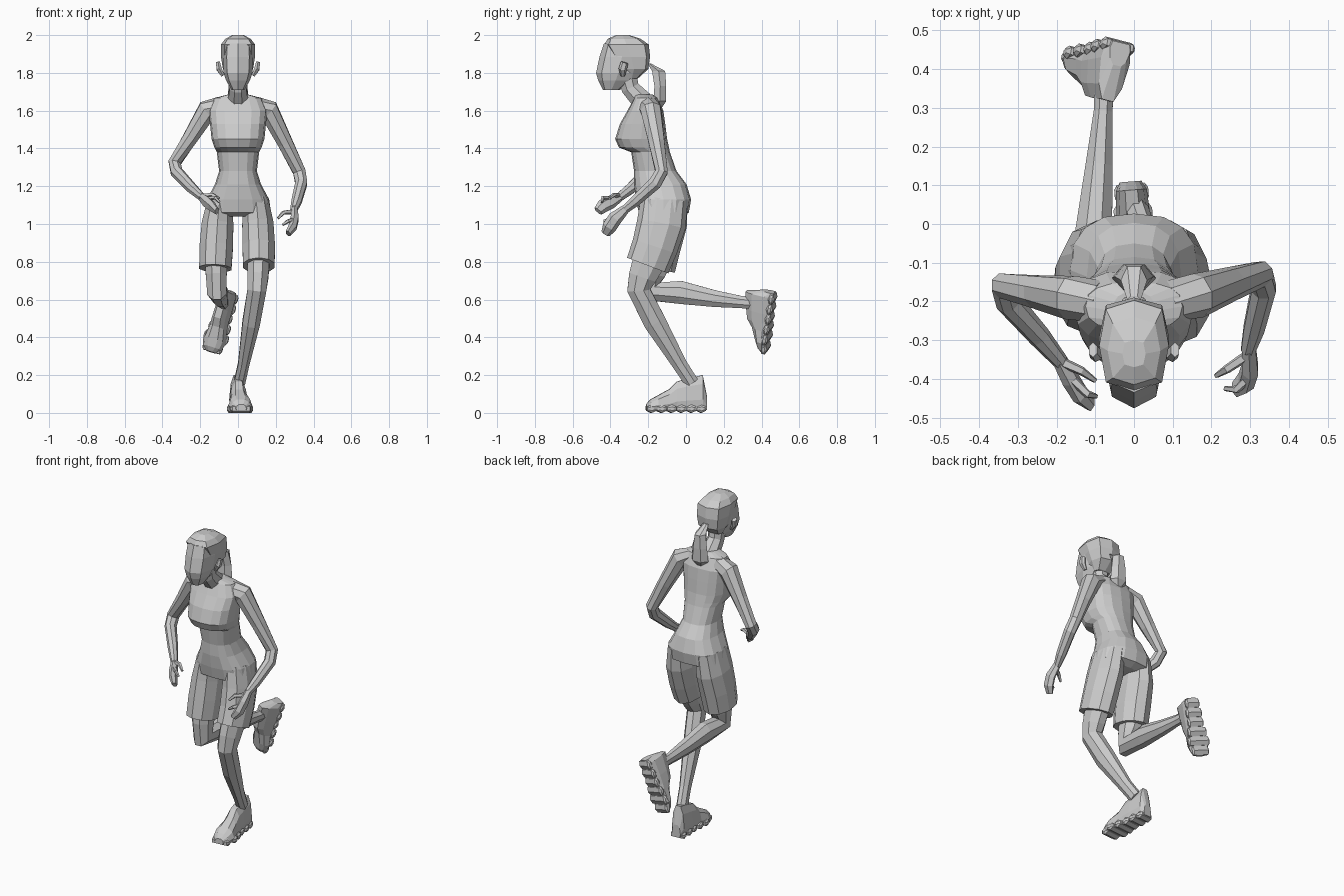
import bpy, bmesh
from math import sin, cos, pi, copysign
from mathutils import Vector, Matrix


def loft(name, rings, matrix=Matrix()):
    """Skin a list of equal-length point rings and cap both ends."""
    bm = bmesh.new()
    vr = [[bm.verts.new(matrix @ Vector(p)) for p in r] for r in rings]
    n = len(vr[0])
    for a, b in zip(vr, vr[1:]):
        for i in range(n):
            j = (i + 1) % n
            bm.faces.new((a[i], a[j], b[j], b[i]))
    bm.faces.new(vr[0])
    bm.faces.new(vr[-1])
    bmesh.ops.recalc_face_normals(bm, faces=bm.faces)
    me = bpy.data.meshes.new(name)
    bm.to_mesh(me)
    bm.free()
    ob = bpy.data.objects.new(name, me)
    bpy.context.collection.objects.link(ob)
    return ob


def hull(name, rows, n=8, p=2.0):
    """Stacked level rings: (z, half width, front y, back y)."""
    def s(v):
        return copysign(abs(v) ** (2 / p), v) if abs(v) > 1e-6 else 0
    ang = [2 * pi * k / n for k in range(n)]
    return loft(name, [[(w * s(cos(a)), (f + b) / 2 + (b - f) / 2 * s(sin(a)), z)
                        for a in ang] for z, w, f, b in rows])


def tube(name, pts, n=8, ref=(1, 0, 0)):
    """Limb along a path: (x, y, z, radius along ref, radius across)."""
    cs = [Vector(p[:3]) for p in pts]
    rings = []
    for i, p in enumerate(pts):
        t = Vector()
        if i:
            t += (cs[i] - cs[i - 1]).normalized()
        if i < len(cs) - 1:
            t += (cs[i + 1] - cs[i]).normalized()
        t.normalize()
        u = Vector(ref)
        u = (u - t * u.dot(t)).normalized()
        v = t.cross(u)
        rings.append([cs[i] + u * p[3] * cos(a) + v * p[4] * sin(a)
                      for a in (2 * pi * (k + .5) / n for k in range(n))])
    return loft(name, rings)


def shoe(name, matrix):
    """Trainer pointing to -y, sole on z = 0, with a row of tread lugs."""
    prof = [(-.85, 0), (-1, .3), (-.8, .75), (-.4, 1), (.4, 1), (.8, .75), (1, .3), (.85, 0)]
    rows = [(.11, .028, .09), (.088, .04, .2), (0, .045, .18), (-.05, .046, .165),
            (-.09, .05, .125), (-.15, .064, .092), (-.19, .054, .07), (-.212, .028, .045)]
    loft(name, [[(x * w, y, .015 + z * (h - .015)) for x, z in prof] for y, w, h in rows], matrix)
    for i in range(6):
        y = .08 - i * .053
        w = (.036, .042, .042, .052, .06, .046)[i]
        loft(f"{name}_tread_{i + 1}",
             [[(x, y + r * .028 * cos(a), .022 + r * .022 * sin(a))
               for a in (pi * k / 3 + pi / 6 for k in range(6))]
              for x, r in ((-w - .008, .5), (-w, 1), (w, 1), (w + .008, .5))], matrix)


# torso with cropped top, waist and hips
hull("torso", [(1.685, .055, -.275, -.175), (1.667, .125, -.275, -.15), (1.60, .155, -.31, -.12),
               (1.53, .148, -.35, -.11), (1.45, .14, -.375, -.10), (1.405, .125, -.355, -.09),
               (1.38, .112, -.29, -.085), (1.28, .1, -.275, -.05), (1.21, .122, -.275, .003),
               (1.13, .165, -.265, .027), (1.06, .175, -.25, .015), (1.04, .12, -.2, -.03)], 16, 2.5)

# neck, face and hair cap
tube("neck", [(0, -.31, 1.78, .05, .055), (0, -.295, 1.72, .048, .052), (0, -.23, 1.65, .06, .06)])
hull("face", [(1.71, .034, -.44, -.35), (1.76, .063, -.465, -.28), (1.80, .076, -.476, -.24),
              (1.885, .08, -.458, -.22), (1.955, .075, -.435, -.24)], 8, 2.4)
hull("hair_cap", [(1.77, .05, -.32, -.255), (1.82, .08, -.35, -.2), (1.885, .09, -.39, -.19),
                  (1.95, .09, -.432, -.197), (1.98, .068, -.415, -.24), (2.0, .03, -.37, -.30)], 8, 3.2)
for s, side in ((1, "left"), (-1, "right")):
    tube(f"{side}_ear", [(s * .08, -.335, 1.785, .01, .012), (s * .1, -.335, 1.82, .016, .022),
                         (s * .106, -.325, 1.855, .012, .02)], 6)

# ponytail
hull("ponytail", [(1.85, .018, -.205, -.185), (1.81, .034, -.185, -.105), (1.73, .05, -.172, -.1),
                  (1.65, .057, -.178, -.1), (1.61, .02, -.155, -.13)], 6)

# shorts legs
tube("left_shorts_leg", [(.095, -.115, 1.13, .068, .125), (.105, -.13, 1.0, .087, .13),
                         (.11, -.165, .88, .09, .122), (.11, -.203, .78, .088, .117)], 10)
tube("right_shorts_leg", [(-.095, -.115, 1.13, .068, .125), (-.108, -.125, 1.0, .088, .13),
                          (-.115, -.15, .88, .093, .122), (-.12, -.172, .765, .09, .115)], 10)

# standing leg and trailing bent leg
tube("left_leg", [(.11, -.18, .84, .065, .1), (.105, -.23, .72, .06, .08), (.1, -.25, .65, .054, .066),
                  (.07, -.165, .48, .05, .064), (.03, -.035, .26, .032, .042), (.008, .03, .16, .032, .04)])
tube("right_leg", [(-.117, -.155, .84, .065, .095), (-.115, -.18, .73, .06, .075),
                   (-.112, -.185, .645, .055, .072), (-.105, -.03, .638, .052, .066),
                   (-.09, .15, .605, .038, .048), (-.08, .29, .587, .026, .035),
                   (-.075, .38, .58, .028, .036)])

# shoes
shoe("left_shoe", Matrix.Rotation(.08, 4, 'Z'))
toe = Vector((-.11, -.045, -.32)).normalized()
up = Vector((-.25, -.97, 0))
up = (up - toe * up.dot(toe)).normalized()
side = (-toe).cross(up)
origin = Vector((-.035, .478, .62)) + toe * .1
pose = Matrix((side, -toe * 1.05, up * .82)).transposed().to_4x4()
shoe("right_shoe", Matrix.Translation(origin) @ pose)

# arms
tube("left_arm", [(.09, -.2, 1.625, .05, .055), (.165, -.185, 1.6, .058, .058),
                  (.25, -.155, 1.43, .043, .045), (.325, -.13, 1.275, .036, .036),
                  (.335, -.165, 1.215, .034, .038), (.31, -.27, 1.12, .029, .031),
                  (.295, -.325, 1.075, .02, .024)])
tube("right_arm", [(-.09, -.2, 1.625, .05, .055), (-.165, -.19, 1.6, .058, .058),
                   (-.25, -.175, 1.46, .043, .045), (-.335, -.16, 1.325, .036, .036),
                   (-.325, -.2, 1.275, .034, .038), (-.245, -.29, 1.19, .029, .031),
                   (-.19, -.355, 1.14, .02, .024)])

# hands: palm with folded fingers, forefinger and thumb
tube("left_hand", [(.297, -.32, 1.08, .02, .024), (.3, -.375, 1.03, .024, .038),
                   (.29, -.405, .985, .024, .038), (.265, -.425, .95, .016, .026)], 6)
tube("left_forefinger", [(.298, -.395, 1.025, .013, .013), (.265, -.428, 1.015, .011, .011),
                         (.235, -.425, .995, .007, .007)], 5, (0, 0, 1))
tube("left_thumb", [(.285, -.345, 1.065, .014, .014), (.24, -.375, 1.06, .012, .012),
                    (.212, -.392, 1.03, .007, .007)], 5, (0, 0, 1))
tube("right_hand", [(-.192, -.352, 1.142, .02, .024), (-.165, -.4, 1.115, .024, .036),
                    (-.14, -.44, 1.095, .022, .036), (-.112, -.465, 1.068, .014, .026)], 6)
tube("right_forefinger", [(-.155, -.405, 1.135, .013, .013), (-.12, -.44, 1.14, .011, .011),
                          (-.098, -.445, 1.115, .007, .007)], 5, (0, 0, 1))
tube("right_thumb", [(-.18, -.36, 1.15, .014, .014), (-.135, -.38, 1.155, .012, .012),
                     (-.1, -.405, 1.135, .007, .007)], 5, (0, 0, 1))
